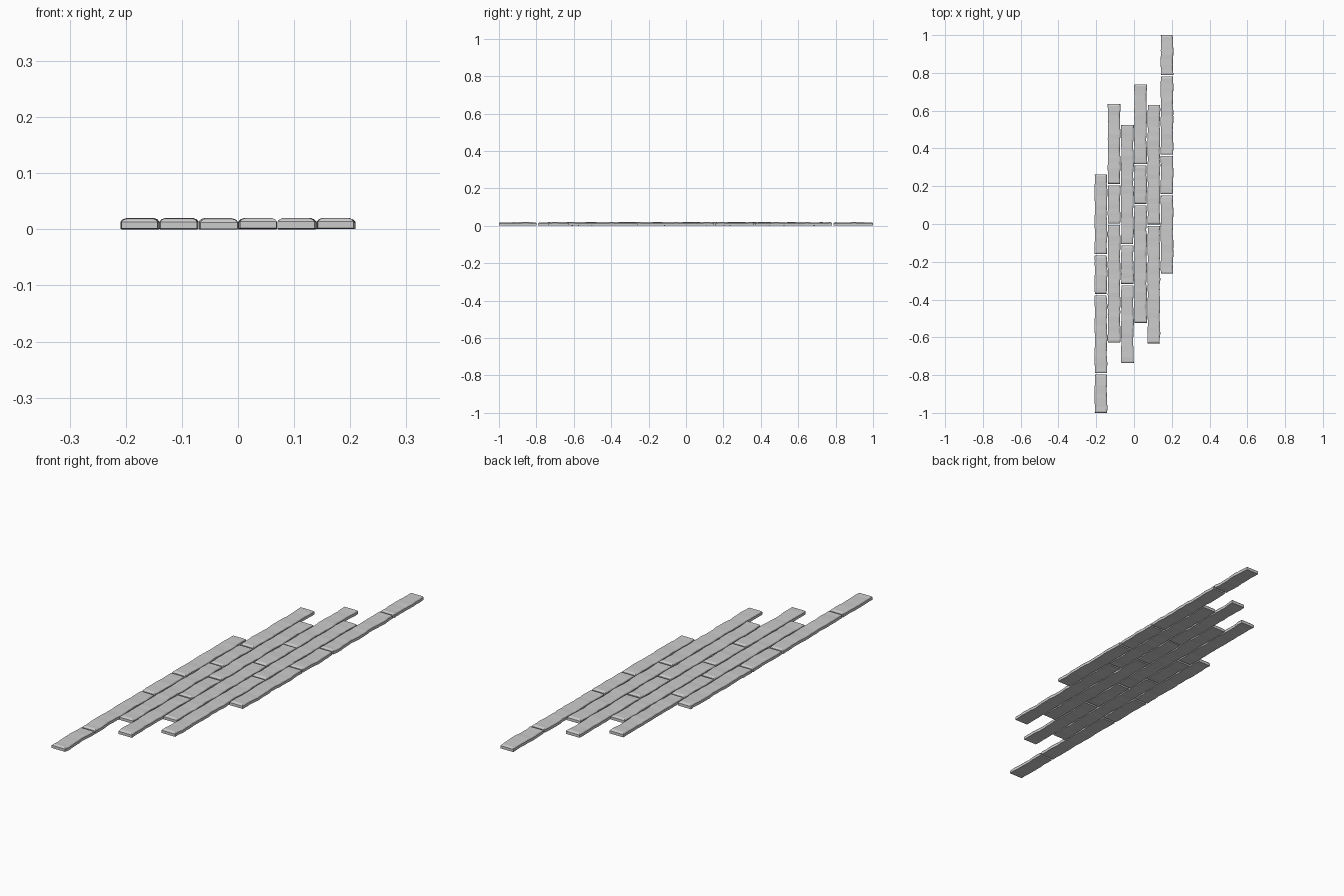
import bpy, bmesh, random
from math import sin, pi

if "Cube" in bpy.data.objects:
    bpy.data.objects.remove(bpy.data.objects["Cube"])

random.seed(4)
PITCH = 0.07      # column spacing
UNIT = 0.21       # plank length module
GAP = 0.008

# start y of each column and plank lengths in modules
COLUMNS = [
    (-1.000, (1, 2, 1, 2)),
    (-0.627, (3, 1, 2)),
    (-0.737, (2, 1, 3)),
    (-0.523, (3, 1, 2)),
    (-0.632, (3, 3)),
    (-0.262, (2, 1, 2, 1)),
]


def wave(amp):
    """Random smooth wobble in the range 0..amp along y."""
    a, b = random.uniform(0, 6), random.uniform(0, 6)
    f = random.uniform(0.14, 0.2)
    return lambda y: amp * (0.5 + 0.3 * sin(2 * pi * y / f + a) + 0.2 * sin(5 * pi * y / f + b))


def plank(name, x0, y0, y1):
    left, right, lift = wave(0.004), wave(0.006), wave(0.002)
    n = max(6, round((y1 - y0) / 0.026))
    bm = bmesh.new()

    # closed outline, shrunk by inset, at height z
    def ring(inset, z):
        ls, rs = [], []
        for i in range(n + 1):
            y = y0 + inset + (y1 - y0 - 2 * inset) * i / n
            h = z + lift(y) - (0.002 if z > 0.01 else 0)
            ls.append(bm.verts.new((x0 + left(y) + inset, y, h)))
            rs.append(bm.verts.new((x0 + 0.064 + right(y) - inset, y, h)))
        return ls, rs

    rings = [ring(*p) for p in ((0, 0), (0, 0.014), (0.0035, 0.018), (0.009, 0.020))]
    # walls and rounded upper edge
    for (la, ra), (lb, rb) in zip(rings, rings[1:]):
        a, b = ra + la[::-1], rb + lb[::-1]
        for i in range(len(a)):
            j = (i + 1) % len(a)
            bm.faces.new((a[i], a[j], b[j], b[i]))
    # top and bottom strips
    for ls, rs in (rings[0], rings[-1]):
        for i in range(n):
            bm.faces.new((ls[i], rs[i], rs[i + 1], ls[i + 1]))
    bmesh.ops.recalc_face_normals(bm, faces=bm.faces)
    me = bpy.data.meshes.new(name)
    bm.to_mesh(me)
    bm.free()
    bpy.context.collection.objects.link(bpy.data.objects.new(name, me))


# staggered floor planks
for c, (start, lengths) in enumerate(COLUMNS):
    y = start
    for k, m in enumerate(lengths):
        end = y + m * UNIT
        last = k == len(lengths) - 1
        plank(f"floor_plank_{c + 1}_{k + 1}", -0.21 + PITCH * c,
              y, end + (0.002 if last else -GAP))
        y = end
    if c == 5:
        # pull the far end to y = 1
        ob = bpy.data.objects[f"floor_plank_6_{len(lengths)}"]
        top = max(v.co.y for v in ob.data.vertices)
        for v in ob.data.vertices:
            v.co.y += 1.0 - top
